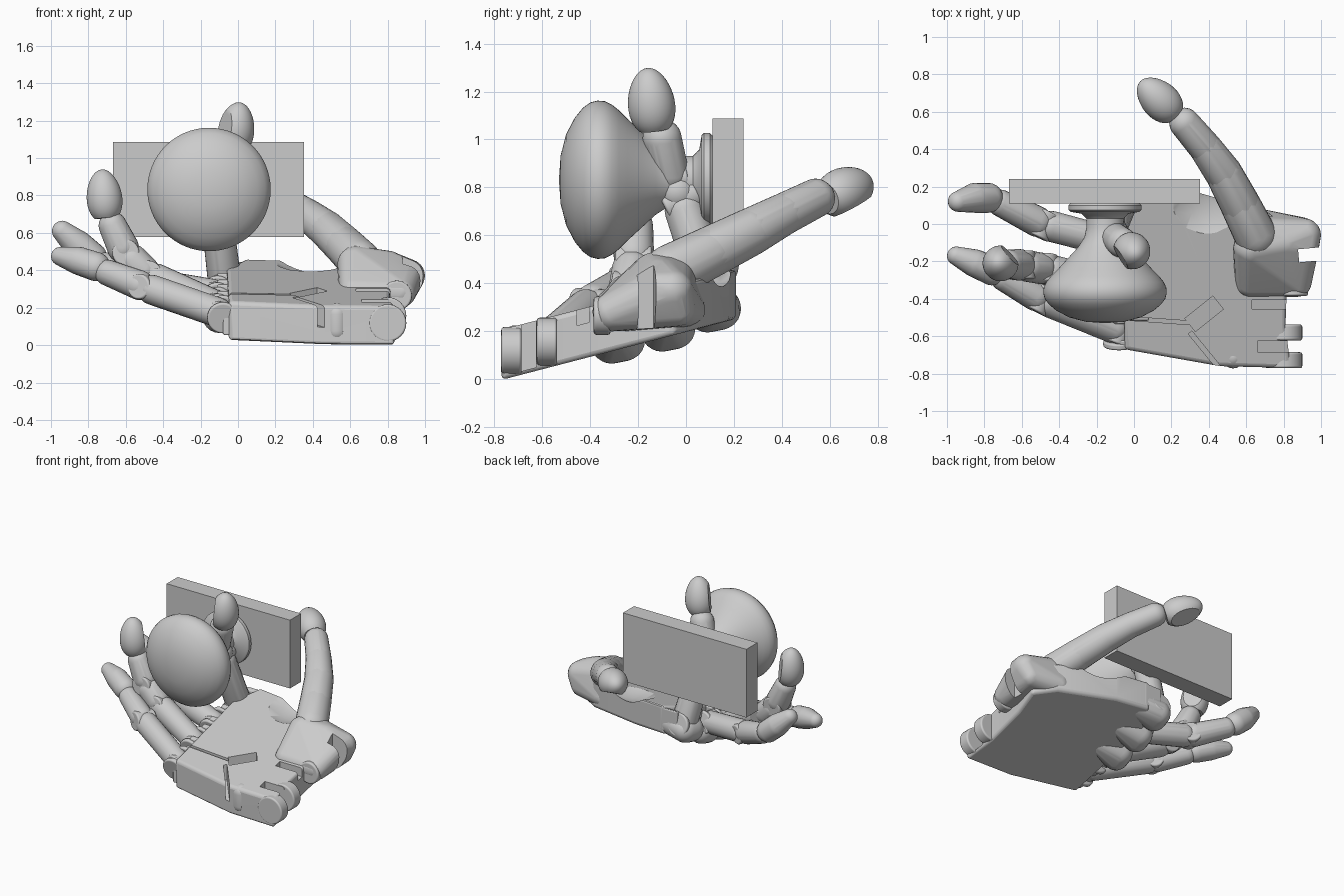
import bpy, bmesh, math
from mathutils import Vector, Matrix

cube = bpy.data.objects.get("Cube")
if cube:
    bpy.data.objects.remove(cube)

grey = bpy.data.materials.new("plain_grey")
grey.use_nodes = True
grey.diffuse_color = (0.6, 0.6, 0.6, 1)
grey.node_tree.nodes["Principled BSDF"].inputs["Base Color"].default_value = (0.6, 0.6, 0.6, 1)

SLOPE = 0.26  # the palm rises towards the back


def lift(y):
    return SLOPE * (y + 0.74)


def finish(name, bm, angle=30, bevel=0):
    bmesh.ops.recalc_face_normals(bm, faces=bm.faces)
    mesh = bpy.data.meshes.new(name)
    bm.to_mesh(mesh)
    bm.free()
    mesh.materials.append(grey)
    ob = bpy.data.objects.new(name, mesh)
    bpy.context.collection.objects.link(ob)
    if bevel:
        mod = ob.modifiers.new("Bevel", "BEVEL")
        mod.width, mod.segments, mod.limit_method = bevel, 3, "ANGLE"
        mod.harden_normals = True
    bpy.ops.object.select_all(action="DESELECT")
    ob.select_set(True)
    bpy.context.view_layer.objects.active = ob
    bpy.ops.object.shade_smooth_by_angle(angle=math.radians(angle))
    return ob


def hull(name, balls, angle=30):
    """Skin stretched over balls given as (centre, radius)."""
    src, bm = bmesh.new(), bmesh.new()
    for centre, r in balls:
        bmesh.ops.create_icosphere(src, subdivisions=3, radius=r,
                                   matrix=Matrix.Translation(centre))
    for v in src.verts:
        bm.verts.new(v.co)
    src.free()
    bmesh.ops.convex_hull(bm, input=bm.verts[:])
    bmesh.ops.delete(bm, geom=[v for v in bm.verts if not v.link_faces], context="VERTS")
    return finish(name, bm, angle)


def prism(name, outline, low, high, bevel=0.02):
    """Outline in plan, raised between two heights and sheared to the palm slope."""
    bm = bmesh.new()
    face = bm.faces.new([bm.verts.new((x, y, low + lift(y))) for x, y in outline])
    out = bmesh.ops.extrude_face_region(bm, geom=[face])
    top = [g for g in out["geom"] if isinstance(g, bmesh.types.BMVert)]
    bmesh.ops.translate(bm, verts=top, vec=(0, 0, high - low))
    return finish(name, bm, bevel=bevel)


def disc(name, centre, axis, r, width):
    bm = bmesh.new()
    rot = Vector(axis).to_track_quat("Z", "Y").to_matrix().to_4x4()
    bmesh.ops.create_cone(bm, cap_ends=True, segments=32, radius1=r, radius2=r,
                          depth=width, matrix=Matrix.Translation(centre) @ rot)
    return finish(name, bm, bevel=0.012)


def cut(target, cutters):
    """Subtract the cutters, then keep the cut rims crisp."""
    for cutter in cutters:
        cutter.hide_render = True
        cutter.hide_set(True)
        cutter.display_type = "WIRE"
        mod = target.modifiers.new("Cut", "BOOLEAN")
        mod.operation, mod.object, mod.solver = "DIFFERENCE", cutter, "EXACT"
    target.modifiers.new("Crisp rims", "EDGE_SPLIT").split_angle = math.radians(31)
    target.modifiers.new("Flat faces", "WEIGHTED_NORMAL")


def bar(a, b, w):
    """Plan outline of a straight slot from a to b."""
    a, b = Vector(a), Vector(b)
    side = (b - a).orthogonal().normalized() * w / 2
    return [a + side, a - side, b - side, b + side]


def egg(name, centre, axis, pad, size):
    """Fingertip: egg with a flat root and a flat gripping pad."""
    bm = bmesh.new()
    bmesh.ops.create_uvsphere(bm, u_segments=32, v_segments=20, radius=1)
    for v in bm.verts:
        fat = 1 - 0.12 * v.co.z
        v.co = (v.co.x * size[0] * fat, v.co.y * size[0] * fat, v.co.z * size[1])
    rot = Vector(axis).to_track_quat("Z", "Y").to_matrix().to_4x4()
    bmesh.ops.transform(bm, matrix=Matrix.Translation(centre) @ rot, verts=bm.verts)
    planes = [(-Vector(axis).normalized(), size[1] * 0.8),
              (Vector(pad).normalized(), size[0] * 0.7)]
    for n, dist in planes:
        res = bmesh.ops.bisect_plane(bm, geom=bm.verts[:] + bm.edges[:] + bm.faces[:],
                                     plane_co=Vector(centre) + n * dist, plane_no=n,
                                     clear_outer=True)
        rim = [g for g in res["geom_cut"] if isinstance(g, bmesh.types.BMEdge)]
        bmesh.ops.edgeloop_fill(bm, edges=rim)
    return finish(name, bm)


def chain(name, joints):
    """Finger links with a hinge pin at every joint."""
    pts = [(Vector(p), r) for p, r in joints]
    for i, ((a, ra), (b, rb)) in enumerate(zip(pts, pts[1:])):
        d = (b - a).normalized()
        hull(f"{name}_link_{i + 1}", [(a + d * ra * 0.4, ra), (b - d * rb * 0.6, rb)])
        across = d.cross(Vector((0.1, 0, 1)) if abs(d.z) < 0.7 else Vector((1, 0, 0)))
        disc(f"{name}_hinge_{i + 1}", a, across, ra * 0.85, ra * 1.8)


# Palm slab with its recess and slots
palm = prism("palm", [(-0.05, -0.67), (0.46, -0.76), (0.84, -0.77), (0.81, -0.54),
                      (0.82, -0.25), (0.86, -0.05), (0.72, 0.06), (0.3, 0.18),
                      (0.04, 0.21), (-0.06, 0.02)], 0.005, 0.215)
slots = [((0.3, -0.58), (0.48, -0.8), 0.025, 0.1), ((0.3, -0.54), (0.45, -0.42), 0.09, 0.15),
         ((-0.1, -0.5), (0.32, -0.53), 0.02, 0.15), ((0.66, -0.655), (1, -0.655), 0.06, 0.02),
         ((0.63, -0.43), (1, -0.43), 0.05, 0.15)]
cut(palm, [hull("palm_recess_cutter", [((0.39, 0.06, 0.69), 0.32)])]
    + [prism(f"palm_slot_cutter_{i}", bar(a, b, w), depth, 0.4, 0)
       for i, (a, b, w, depth) in enumerate(slots)])
hull("palm_front_lump", [((0.53, -0.712, 0.075), 0.06), ((0.53, -0.712, 0.165), 0.06)])

# Wrist lugs
for i, y in enumerate((-0.728, -0.58)):
    disc(f"wrist_lug_{i + 1}", (0.8, y, lift(y) + 0.115), (0, 1, 0), 0.1, 0.085)

# Thumb cuff with end slots
cuff = hull("thumb_cuff", [((0.64, -0.05, 0.43), 0.09), ((0.63, -0.13, 0.43), 0.1),
                           ((0.8, -0.1, 0.41), 0.095),
                           ((0.91, -0.06, 0.37), 0.09), ((0.9, -0.12, 0.37), 0.09),
                           ((0.87, -0.31, 0.28), 0.08), ((0.62, -0.31, 0.29), 0.08),
                           ((0.68, 0.0, 0.29), 0.08), ((0.88, -0.04, 0.3), 0.08)])
cut(cuff, [prism("cuff_slot_cutter", bar((0.88, -0.17), (1.1, -0.15), 0.07), -0.1, 0.6, 0)])
disc("cuff_hook", (0.85, -0.35, 0.265), (0, 1, 0), 0.08, 0.07)

# Knuckle forks and the rounded lobes beneath them
knuckles = {"little": (-0.08, -0.57, 0.165), "ring": (-0.11, -0.33, 0.21),
            "middle": (-0.11, -0.1, 0.27), "index": (-0.07, 0.12, 0.33)}
for name, (x, y, z) in knuckles.items():
    for side, off in (("front", -0.07), ("back", 0.07)):
        disc(f"{name}_knuckle_{side}", (x, y + off, z + off * SLOPE),
             (0, 1, SLOPE), 0.085, 0.035)
        prism(f"{name}_fork_{side}", bar((x, y + off), (0.08, y + off), 0.035), 0.03, 0.2, 0.01)
for name, y, z in (("ring", -0.29, 0.155), ("middle", -0.08, 0.205), ("index", 0.11, 0.285)):
    hull(f"{name}_lobe", [((-0.1, y - 0.02, z), 0.09), ((-0.09, y + 0.03, z + 0.01), 0.09),
                          ((0.1, y, lift(y) + 0.1), 0.09)])

# Fingers
chain("little_finger", [(knuckles["little"], 0.08), ((-0.5, -0.4, 0.31), 0.08),
                        ((-0.73, -0.27, 0.4), 0.07)])
hull("little_fingertip", [((-0.76, -0.25, 0.42), 0.078), ((-0.85, -0.21, 0.45), 0.075),
                          ((-0.95, -0.17, 0.475), 0.05)])
chain("ring_finger", [(knuckles["ring"], 0.08), ((-0.48, -0.24, 0.37), 0.085),
                      ((-0.6, -0.22, 0.49), 0.085), ((-0.69, -0.21, 0.68), 0.075)])
egg("ring_fingertip", (-0.715, -0.21, 0.795), (-0.1, 0.03, 1), (0.75, 0.65, 0.1), (0.095, 0.145))
chain("middle_finger", [(knuckles["middle"], 0.08), ((-0.49, 0.0, 0.33), 0.083),
                        ((-0.75, 0.13, 0.44), 0.072)])
hull("middle_fingertip", [((-0.78, 0.14, 0.47), 0.08), ((-0.85, 0.14, 0.53), 0.08),
                          ((-0.94, 0.12, 0.61), 0.055)])
chain("index_finger", [(knuckles["index"], 0.09), ((-0.12, -0.02, 0.75), 0.085),
                       ((-0.12, -0.06, 0.83), 0.08), ((-0.05, -0.11, 1.05), 0.082)])
egg("index_fingertip", (-0.01, -0.145, 1.155), (0.15, -0.12, 1), (-0.85, -0.5, 0.1), (0.098, 0.145))

# Thumb
thumb = [((0.65, -0.06, 0.45), 0.115), ((0.57, 0.1, 0.53), 0.108), ((0.48, 0.27, 0.615), 0.1),
         ((0.38, 0.41, 0.69), 0.088), ((0.27, 0.54, 0.755), 0.082)]
for i, pair in enumerate(zip(thumb, thumb[1:])):
    hull(f"thumb_link_{i + 1}", pair)
egg("thumb_tip", (0.135, 0.665, 0.785), (-0.62, 0.6, 0.25), (-0.1, 0.45, -0.9), (0.1, 0.145))

# Round knob, turned about the depth axis: (radius, depth)
profile = [(0, -0.53), (0.1, -0.523), (0.19, -0.5), (0.26, -0.463), (0.3, -0.43), (0.322, -0.4),
           (0.33, -0.37), (0.328, -0.34), (0.314, -0.31), (0.29, -0.28), (0.255, -0.245),
           (0.2, -0.185), (0.145, -0.125), (0.11, -0.07), (0.1, -0.02), (0.1, 0.03),
           (0.125, 0.055), (0.185, 0.065), (0.195, 0.075), (0.195, 0.1), (0.185, 0.11), (0, 0.11)]
bm = bmesh.new()
line = [bm.verts.new((-0.155 + r, y, 0.832)) for r, y in profile]
edges = [bm.edges.new(e) for e in zip(line, line[1:])]
bmesh.ops.spin(bm, geom=line + edges, cent=(-0.155, 0, 0.832), axis=(0, 1, 0),
               angle=2 * math.pi, steps=64)
bmesh.ops.remove_doubles(bm, verts=bm.verts, dist=0.0005)
finish("knob", bm, 40)

# Door plate behind the knob
bm = bmesh.new()
size = Matrix.Diagonal((1.02, 0.13, 0.51, 1))
bmesh.ops.create_cube(bm, size=1, matrix=Matrix.Translation((-0.157, 0.175, 0.832)) @ size)
finish("door_plate", bm)
